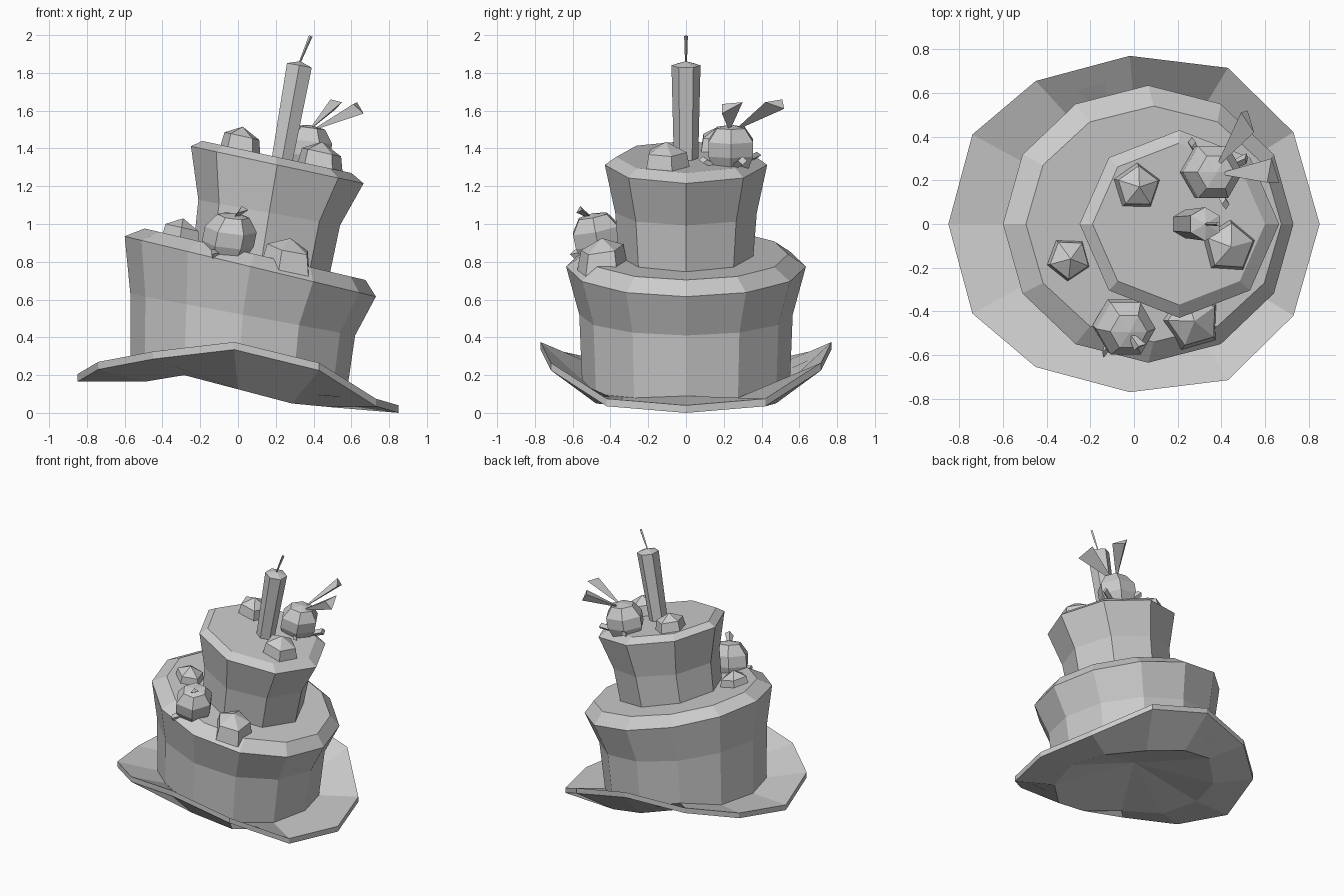
import bpy, bmesh
from math import sin, cos, pi
from mathutils import Vector

if "Cube" in bpy.data.objects:
    bpy.data.objects.remove(bpy.data.objects["Cube"])


def loft(name, rings, bottom=True):
    """Skin a stack of rings (a one-point ring is a tip), capping open ends."""
    bm = bmesh.new()
    vs = [[bm.verts.new(p) for p in r] for r in rings]
    for a, b in zip(vs, vs[1:]):
        n = len(a)
        for i in range(n):
            j = (i + 1) % n
            if len(b) == 1:
                bm.faces.new((a[i], a[j], b[0]))
            else:
                bm.faces.new((a[i], a[j], b[j], b[i]))
    if bottom:
        bm.faces.new(vs[0][::-1])
    if len(vs[-1]) > 2:
        bm.faces.new(vs[-1])
    bmesh.ops.recalc_face_normals(bm, faces=bm.faces)
    me = bpy.data.meshes.new(name)
    bm.to_mesh(me)
    bm.free()
    ob = bpy.data.objects.new(name, me)
    bpy.context.collection.objects.link(ob)
    return ob


def ring(n, cx, cz, rx, ry, slope, cy=0.0, turn=0.0, slope_y=0.0):
    """Elliptic ring sheared so that z changes with x (and y)."""
    pts = []
    for i in range(n):
        a = turn + 2 * pi * i / n
        dx, dy = rx * cos(a), ry * sin(a)
        pts.append((cx + dx, cy + dy, cz + slope * dx + slope_y * dy))
    return pts


def mirrored(half):
    """Close a half outline (from +x to -x) across the y = 0 plane."""
    return half + [(x, -y, z) for x, y, z in half[-2:0:-1]]


def lift(pts, dz):
    return [(x, y, z + dz) for x, y, z in pts]


def rod(name, n, p0, p1, r0, r1, tip=0.0):
    """Tapered prism between two points, with optional pointed cap."""
    p0, p1 = Vector(p0), Vector(p1)
    d = (p1 - p0).normalized()
    v = Vector((0, 1, 0))
    u = v.cross(d).normalized()
    rings = [[p + r * (cos(2 * pi * i / n) * v + sin(2 * pi * i / n) * u) for i in range(n)]
             for p, r in ((p0, r0), (p1, r1))]
    if tip:
        rings.append([p1 + d * tip])
    return loft(name, rings)


# Brim: curled up along the front and back edges, hollow underneath
outer = mirrored([(.85, 0, 0), (.73, .42, .035), (.43, .715, .225), (-.02, .77, .335),
                  (-.45, .655, .285), (-.74, .41, .23), (-.85, 0, .165)])
inner_z = [.04, .03, .05, .125, .2, .165, .17]
inner = mirrored([(.57 * cos(i * pi / 6), .55 * sin(i * pi / 6) if i < 6 else 0, z)
                  for i, z in enumerate(inner_z)])
loft("brim", [lift(inner, .05), lift(outer, .04), outer, inner, [(0, 0, .27)]], bottom=False)

# Lower cake tier
loft("lower_tier", [lift(inner, .03),
                    ring(12, .025, .52, .595, .565, -.185),
                    ring(12, .065, .775, .665, .635, -.24),
                    ring(12, .09, .84, .585, .54, -.233)], bottom=False)

# Upper cake tier
loft("upper_tier", [ring(8, .125, .81, .36, .355, -.22),
                    ring(8, .165, 1.06, .375, .375, -.18),
                    ring(8, .208, 1.313, .457, .43, -.215),
                    ring(8, .205, 1.355, .395, .37, -.215)])

# Candle and wick
rod("candle", 6, (.23, 0, 1.32), (.325, 0, 1.84), .064, .077, .022)
rod("wick", 4, (.325, 0, 1.85), (.385, 0, 1.995), .005, .01)

# Five-sided gumdrops: x, y, base z, radius, height, turn, y slope
drops = [(.01, .17, 1.37, .115, .145, .3, 0), (.43, -.105, 1.275, .13, .16, .25, 0),
         (-.305, -.16, .885, .11, .145, .9, 0), (.262, -.445, .76, .14, .165, .6, .15)]
for k, (x, y, z, r, h, t, s) in enumerate(drops):
    loft(f"gumdrop_{k + 1}", [ring(5, x, z, r, r, -.22, y, t, s),
                              ring(5, x + .01, z + h * .66, r * .84, r * .84, -.22, y, t, s),
                              [(x + .015, y, z + h)]])


# Round fruit with six sides, leaning slightly
def fruit(name, x, y, z, lean_y):
    prof = [(.1, -.125), (.137, -.04), (.137, .035), (.085, .105)]
    loft(name, [ring(6, x + h * .2, z + h, r, r, -.12, y + h * lean_y, 0, -lean_y)
                for r, h in prof] + [[(x + .025, y + .12 * lean_y, z + .12)]])


fruit("fruit_upper", .355, .237, 1.405, 0)
fruit("fruit_lower", -.045, -.472, .937, -.2)

# Flared three-sided leaves and stem
spikes = [("leaf_back", (.37, .25, 1.49), [(.49, .51, 1.66), (.55, .42, 1.645), (.52, .52, 1.61)]),
          ("leaf_side", (.38, .23, 1.49), [(.63, .3, 1.645), (.61, .19, 1.635), (.665, .19, 1.585)]),
          ("stem_lower", (-.04, -.47, 1.01), [(.02, -.56, 1.095), (.055, -.55, 1.075), (0, -.58, 1.06)])]
for name, tip, base in spikes:
    loft(name, [base, [tip]])

# Small nubs around the foot of each fruit
nubs = [((.38, .16, 1.3), (.42, .09, 1.34)), ((.3, .3, 1.33), (.265, .375, 1.365)),
        ((.43, .26, 1.31), (.515, .3, 1.335)),
        ((-.09, -.53, .85), (-.14, -.59, .84))]
for k, (a, b) in enumerate(nubs):
    rod(f"nub_{k + 1}", 4, a, b, .02, .024)
